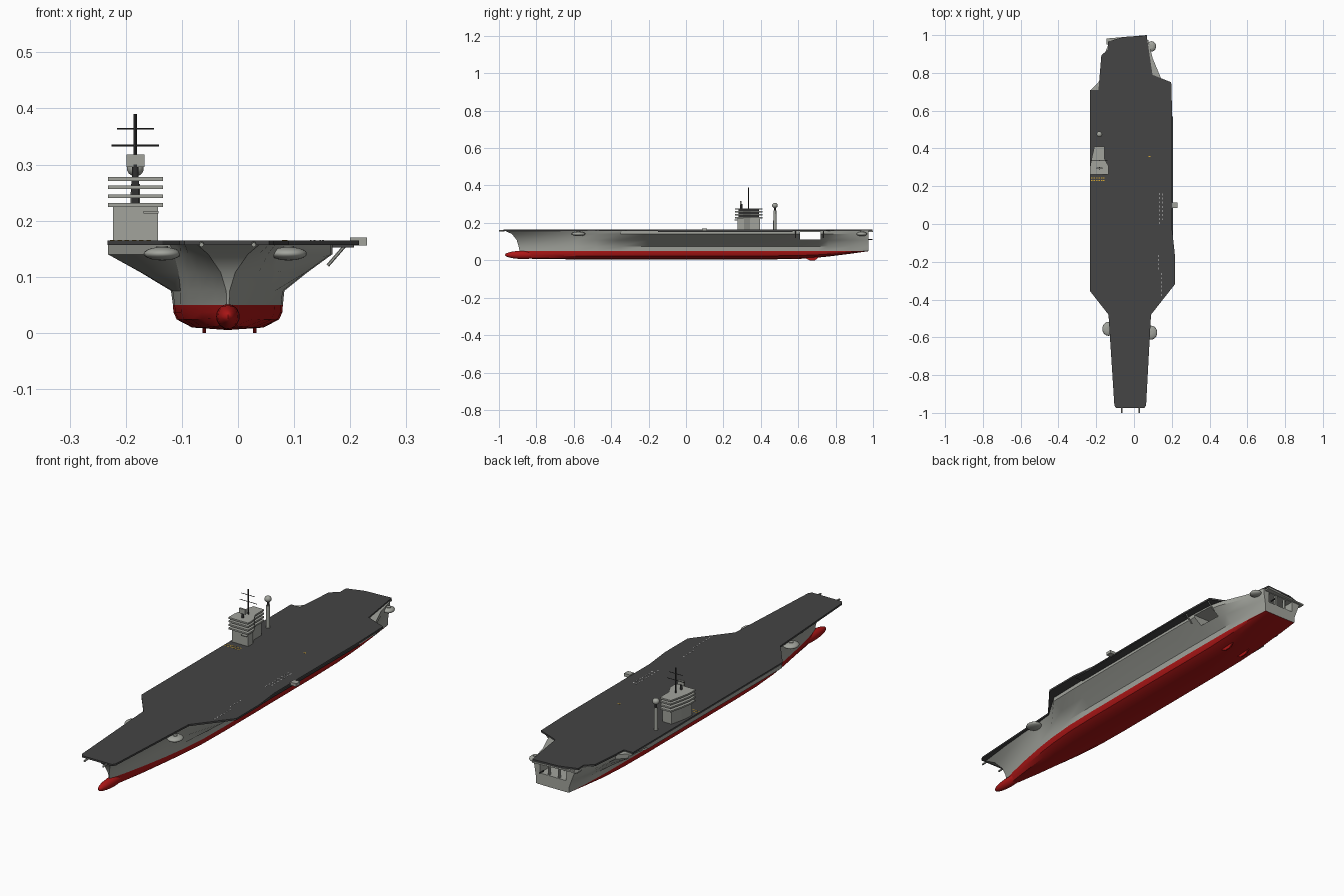
import bpy, bmesh, math
from mathutils import Vector

if "Cube" in bpy.data.objects:
    bpy.data.objects.remove(bpy.data.objects["Cube"])

def mat(name, c):
    m = bpy.data.materials.new(name)
    m.diffuse_color = (*c, 1)
    m.use_nodes = True
    m.node_tree.nodes["Principled BSDF"].inputs["Base Color"].default_value = m.diffuse_color
    return m

GREY = mat("hull grey", (0.36, 0.37, 0.335))
RED = mat("bottom red", (0.42, 0.008, 0.008))
DECK = mat("deck dark grey", (0.058, 0.058, 0.058))
DARK = mat("mast charcoal", (0.03, 0.03, 0.03))
WHITE = mat("marking white", (0.7, 0.7, 0.7))
YELLOW = mat("marking yellow", (0.7, 0.4, 0.03))
CX = -0.018

def finish(name, bm, *mats, smooth=None):
    bmesh.ops.recalc_face_normals(bm, faces=bm.faces)
    me = bpy.data.meshes.new(name)
    bm.to_mesh(me)
    bm.free()
    ob = bpy.data.objects.new(name, me)
    bpy.context.collection.objects.link(ob)
    for m in mats:
        me.materials.append(m)
    if smooth:
        bpy.ops.object.select_all(action='DESELECT')
        ob.select_set(True)
        bpy.context.view_layer.objects.active = ob
        bpy.ops.object.shade_smooth_by_angle(angle=math.radians(smooth))
    return ob

def box(name, x0, x1, y0, y1, z0, z1, m):
    bm = bmesh.new()
    bmesh.ops.create_cube(bm, size=1)
    for v in bm.verts:
        v.co = Vector((x0 + (v.co.x + .5) * (x1 - x0), y0 + (v.co.y + .5) * (y1 - y0),
                       z0 + (v.co.z + .5) * (z1 - z0)))
    return finish(name, bm, m)

def prism(name, pts, z0, z1, m):
    bm = bmesh.new()
    f = bm.faces.new([bm.verts.new((x, y, z0)) for x, y in pts])
    r = bmesh.ops.extrude_face_region(bm, geom=[f])
    for v in r['geom']:
        if isinstance(v, bmesh.types.BMVert):
            v.co.z = z1
    return finish(name, bm, m)

def rod(name, a, b, r, m, r2=None, n=12):
    a, b = Vector(a), Vector(b)
    bm = bmesh.new()
    bmesh.ops.create_cone(bm, cap_ends=True, segments=n, radius1=r,
                          radius2=r if r2 is None else r2, depth=(b - a).length)
    q = (b - a).to_track_quat('Z', 'Y')
    for v in bm.verts:
        v.co = q @ v.co + (a + b) / 2
    return finish(name, bm, m, smooth=40)

def ball(name, c, r, m, n=20):
    bm = bmesh.new()
    bmesh.ops.create_uvsphere(bm, u_segments=n, v_segments=n // 2, radius=1)
    for v in bm.verts:
        v.co = Vector(c) + Vector((v.co.x * r[0], v.co.y * r[1], v.co.z * r[2]))
    return finish(name, bm, m, smooth=60)

# Hull: lofted stations (y, waterline half width, keel z, left top x, right top x)
stations = [(-0.89, 0.002, 0.012, -0.075, 0.04), (-0.82, 0.022, 0.008, -0.095, 0.058),
            (-0.70, 0.048, 0.006, -0.104, 0.068), (-0.58, 0.07, 0.005, -0.112, 0.076),
            (-0.48, 0.084, 0.005, -0.122, 0.086), (-0.35, 0.095, 0.005, -0.232, 0.165),
            (-0.2, 0.098, 0.005, -0.232, 0.168), (0.1, 0.098, 0.005, -0.232, 0.168),
            (0.45, 0.098, 0.005, -0.232, 0.168), (0.60, 0.097, 0.007, -0.232, 0.166),
            (0.71, 0.096, 0.015, -0.228, 0.16), (0.76, 0.095, 0.02, -0.18, 0.148),
            (0.88, 0.09, 0.035, -0.165, 0.098), (0.975, 0.082, 0.0485, -0.125, 0.075)]

def half(st, s):
    y, w, zk, lt, rt = st
    t = abs((rt if s > 0 else lt) - CX)
    fl = (0.02, 0.2, 0.6, 1.0) if y < -0.45 else (0.03, 0.5, 1.0, 1.0)
    low = [(0.65, 0.1), (0.93, 0.42), (0.99, 0.7), (1, 1)]
    pts = [(w * a, zk + (0.05 - zk) * f) for a, f in low]
    pts += [(w + k * (t - w), z) for k, z in zip(fl, (0.075, 0.108, 0.14, 0.159))]
    rake = {0.108: -0.015, 0.14: -0.04, 0.159: -0.08, 0.075: -0.005}
    return [(CX + s * x, y + (rake.get(z, 0) if y < -0.88 else 0), z) for x, z in pts]

bm = bmesh.new()
rings = []
for st in stations:
    ring = half(st, -1)[::-1] + [(CX, st[0], st[2])] + half(st, 1)
    rings.append([bm.verts.new(p) for p in ring])
for a, b in zip(rings, rings[1:]):
    for i in range(len(a)):
        j = (i + 1) % len(a)
        bm.faces.new((a[i], a[j], b[j], b[i]))
n = len(rings[0])
for i in range(n // 2):      # stem cap as strips
    q = [rings[0][k] for k in (i, i + 1, n - 2 - i, n - 1 - i)]
    bm.faces.new(list(dict.fromkeys(q)))
bm.faces.new(rings[-1])
for f in bm.faces:
    f.material_index = 1 if f.calc_center_median().z < 0.05 and f.calc_center_median().y < 0.97 else 0
hull = finish("hull", bm, GREY, RED)

# Lift openings through the hull and stern bays
cuts = [box("cut_lift", -0.4, 0.4, 0.61, 0.72, 0.112, 0.15, GREY),
        box("cut_stern_bay", -0.085, 0.045, 0.9, 1.1, 0.1, 0.148, GREY)]
for c in cuts:
    c.hide_render = True
    md = hull.modifiers.new("cut", 'BOOLEAN')
    md.object, md.operation, md.solver = c, 'DIFFERENCE', 'EXACT'
    bpy.context.view_layer.objects.active = hull
    bpy.ops.object.modifier_apply(modifier=md.name)
    bpy.data.objects.remove(c)
bpy.ops.object.select_all(action='DESELECT')
hull.select_set(True)
bpy.ops.object.shade_smooth_by_angle(angle=math.radians(32))
for x in (-0.05, 0.0):
    box("stern_bay_post", x, x + 0.006, 0.962, 0.974, 0.1, 0.15, GREY)

# Bulbous bow
ball("bow_bulb", (CX, -0.87, 0.029), (0.021, 0.098, 0.022), RED)

# Flight deck
outline = [(-0.095, -0.975), (0.055, -0.975), (0.064, -0.96), (0.09, -0.48), (0.216, -0.32), (0.216, -0.16),
           (0.202, -0.03), (0.202, 0.58), (0.197, 0.75), (0.098, 0.79), (0.067, 0.998),
           (-0.06, 0.99), (-0.138, 0.965), (-0.138, 0.925), (-0.173, 0.892), (-0.188, 0.71), (-0.233, 0.71),
           (-0.233, -0.355), (-0.135, -0.48), (-0.104, -0.96)]
prism("flight_deck", outline, 0.157, 0.165, DECK)

# Stern platform, bow horns and edge sponsons
prism("stern_platform", [(-0.145, 0.95), (0.065, 0.97), (0.068, 1.0), (-0.145, 0.982)], 0.15, 0.1565, GREY)
for x in (-0.065, 0.028):
    rod("bow_horn", (x, -0.96, 0.16), (x, -1.0, 0.157), 0.004, GREY, n=8)
for x, y, s in ((-0.135, -0.555, 1), (0.09, -0.575, 1), (0.092, 0.94, 0.75)):
    ball("sponson", (x, y, 0.141), (0.033 * s, 0.037 * s, 0.012), GREY)
    rod("sponson_gun", (x, y, 0.14), (x, y, 0.155), 0.01, GREY)
box("side_platform", 0.2, 0.23, 0.085, 0.113, 0.156, 0.17, GREY)
box("port_catwalk", 0.16, 0.207, -0.15, 0.57, 0.152, 0.157, DECK)
for y in (0.585, 0.735):
    rod("lift_strut", (0.16, y, 0.12), (0.192, y, 0.157), 0.003, GREY, n=6)
rod("stern_boom", (0.03, 0.97, 0.112), (0.03, 0.998, 0.112), 0.003, DARK, n=8)

# Rudders
for x in (CX - 0.045, CX + 0.045):
    bm = bmesh.new()
    a = [bm.verts.new((x, y, z)) for y, z in ((0.62, 0.02), (0.72, 0.025), (0.69, 0.0), (0.66, 0.0))]
    bm.faces.new(a)
    r = bmesh.ops.extrude_face_region(bm, geom=bm.faces[:])
    for v in r['geom']:
        if isinstance(v, bmesh.types.BMVert):
            v.co.x += 0.006
    finish("rudder", bm, RED)

# Island: body, open tiers on a core
IX, IY = -0.183, 0.335
shape = [(-0.049, -0.072), (0.049, -0.072), (0.049, -0.03), (0.027, 0.01), (0.027, 0.074),
         (-0.027, 0.074), (-0.042, 0.01), (-0.049, -0.03)]
def isl(k):
    return [(IX + x * k, IY + y * k) for x, y in shape]
prism("island_body", isl(0.82), 0.165, 0.226, GREY)
for z in (0.224, 0.24, 0.256, 0.271):
    prism("island_tier", isl(1.0), z, z + 0.007, GREY)
box("island_core", IX - 0.007, IX + 0.007, 0.28, 0.39, 0.226, 0.272, DARK)
box("island_ledge", IX + 0.015, IX + 0.041, 0.26, 0.3, 0.213, 0.217, GREY)

# Radar and main mast
rod("radar_base", (IX, 0.295, 0.277), (IX, 0.295, 0.3), 0.006, DARK)
box("radar_panel", IX - 0.016, IX + 0.016, 0.29, 0.298, 0.296, 0.318, GREY)
rod("main_mast", (IX, IY, 0.277), (IX, IY, 0.39), 0.003, DARK, n=8)
for z, w in ((0.334, 0.042), (0.364, 0.033)):
    rod("mast_yard", (IX - w, IY, z), (IX + w, IY, z), 0.0015, DARK, n=6)

# Aft sensor tower
rod("sensor_tower", (IX, 0.475, 0.165), (IX, 0.475, 0.265), 0.009, GREY, 0.008)
rod("sensor_neck", (IX, 0.475, 0.265), (IX, 0.475, 0.285), 0.005, DARK)
ball("sensor_dome", (IX, 0.475, 0.293), (0.015, 0.015, 0.014), GREY)

# Deck markings
for y in (0.228, 0.242):
    for i in range(6):
        box("yellow_mark", -0.228 + i * 0.013, -0.22 + i * 0.013, y, y + 0.005, 0.165, 0.1656, YELLOW)
box("yellow_spot", 0.078, 0.088, 0.355, 0.361, 0.165, 0.1656, YELLOW)
for x, y0, k in ((0.135, 0.0, 8), (0.15, 0.02, 7), (0.128, -0.24, 4), (0.145, -0.38, 6)):
    for i in range(k):
        box("white_mark", x, x + 0.003, y0 + i * 0.022, y0 + i * 0.022 + 0.01, 0.165, 0.1656, WHITE)
